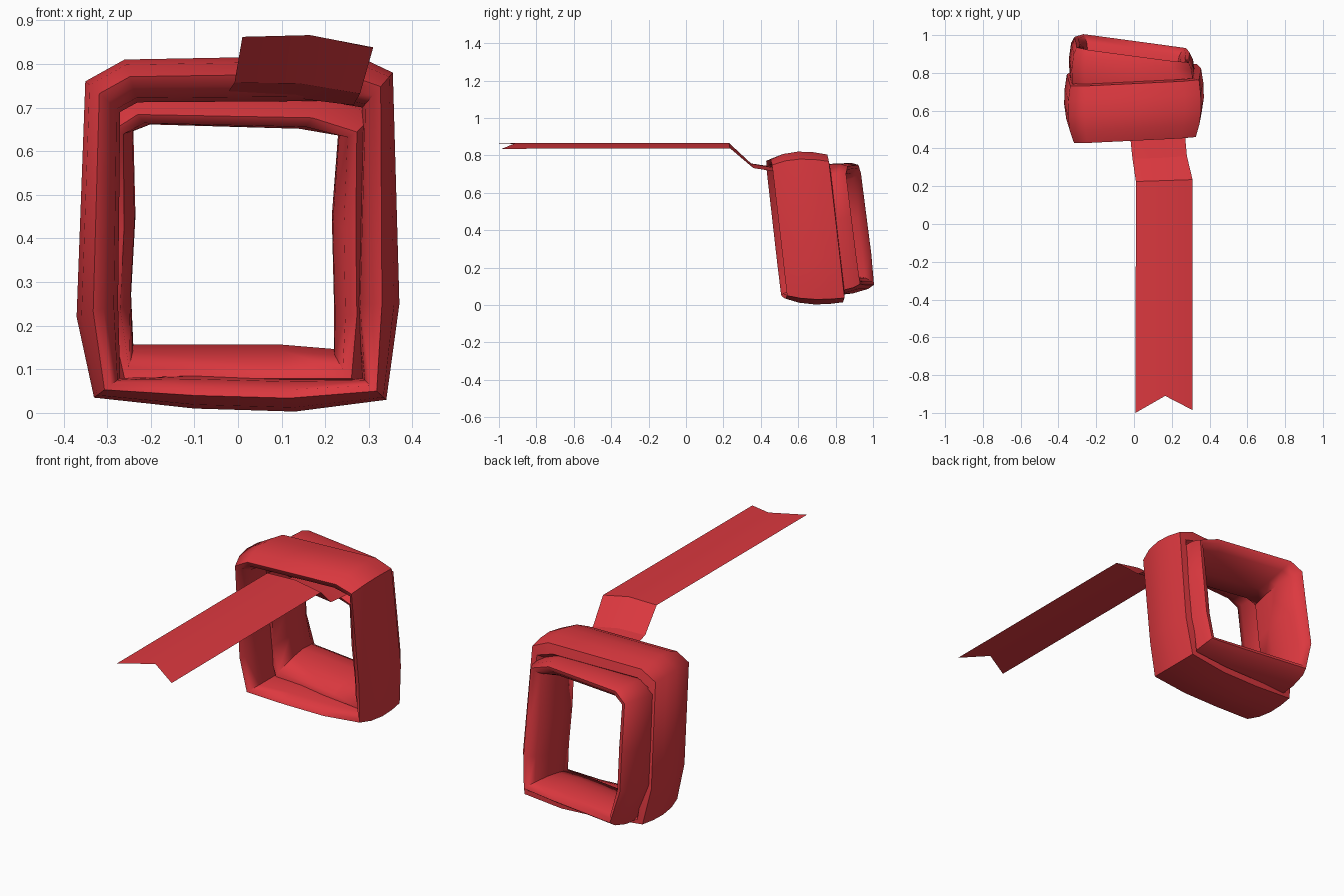
import bpy, bmesh, math

cube = bpy.data.objects.get("Cube")
if cube:
    bpy.data.objects.remove(cube, do_unlink=True)

red = bpy.data.materials.new("ribbon red")
red.use_nodes = True
colour = (0.72, 0.04, 0.05, 1)
red.diffuse_color = colour
red.node_tree.nodes["Principled BSDF"].inputs["Base Color"].default_value = colour


def grid_object(name, rows, closed, angle):
    """Skin rows of points with quads; closed wraps both directions."""
    bm = bmesh.new()
    verts = [[bm.verts.new(p) for p in row] for row in rows]
    n, m = len(rows), len(rows[0])
    for i in range(n if closed else n - 1):
        for j in range(m if closed else m - 1):
            a, b = verts[i], verts[(i + 1) % n]
            k = (j + 1) % m
            bm.faces.new((a[j], b[j], b[k], a[k]))
    if closed:
        bmesh.ops.recalc_face_normals(bm, faces=bm.faces)
    mesh = bpy.data.meshes.new(name)
    bm.to_mesh(mesh)
    bm.free()
    mesh.materials.append(red)
    obj = bpy.data.objects.new(name, mesh)
    bpy.context.collection.objects.link(obj)
    bpy.ops.object.select_all(action='DESELECT')
    obj.select_set(True)
    bpy.context.view_layer.objects.active = obj
    bpy.ops.object.shade_smooth_by_angle(angle=math.radians(angle))
    return obj


def band(name, outline, section, base, yaw, lean, lift):
    """Loop of fabric: outline is (outer x, z, inner x, z), section is
    (inner-to-outer fraction, depth along y)."""
    rows = []
    for xo, zo, xi, zi in outline:
        row = []
        for t, d in section:
            x, z = xi + (xo - xi) * t, zi + (zo - zi) * t
            row.append((x, base + yaw * x - lean * z + d, z + lift * (d + 0.13)))
        rows.append(row)
    return grid_object(name, rows, True, 62)


# Wide front loop
band("front_loop",
     [(-.35, .76, -.27, .69), (-.26, .81, -.23, .712), (.27, .82, .20, .715),
      (.355, .78, .285, .70), (.37, .25, .27, .25), (.34, .03, .285, .08),
      (.13, .003, .10, .08), (-.10, .01, -.10, .085), (-.33, .035, -.27, .08),
      (-.37, .22, -.275, .25)],
     [(.35, .01), (.6, 0), (.88, .07), (1, .15), (.97, .23), (.85, .305),
      (.4, .31), (.05, .26), (0, .15), (.1, .06)],
     .53, .05, .115, 0)

# Narrower loop behind, turned slightly the other way
band("back_loop",
     [(-.33, .70, -.24, .655), (-.26, .755, -.20, .67), (.20, .75, .14, .66),
      (.315, .70, .23, .645), (.325, .45, .215, .45), (.325, .25, .22, .25),
      (.30, .07, .22, .145), (.10, .06, .10, .155), (-.28, .06, -.24, .155),
      (-.345, .25, -.245, .27), (-.34, .45, -.235, .45)],
     [(.7, 0), (.88, -.035), (1, -.12), (.95, -.23), (.5, -.32), (.25, -.31),
      (.02, -.2), (0, -.12), (.25, -.04), (.5, -.005)],
     .98, -.135, .125, .15)

# Loose ribbon tail: left edge, centre crease, right edge, notched at the tip
tail = [
    [(.008, -1.0, .862), (.165, -.91, .866), (.31, -.985, .835)],
    [(.01, .225, .862), (.165, .23, .866), (.31, .235, .838)],
    [(-.008, .345, .757), (.14, .35, .755), (.28, .36, .732)],
    [(-.02, .46, .740), (.13, .465, .735), (.27, .47, .715)],
    [(-.02, .56, .725), (.13, .56, .722), (.265, .56, .705)],
]
tail = [list(reversed(row)) for row in tail]
grid_object("ribbon_tail", tail, False, 30)
